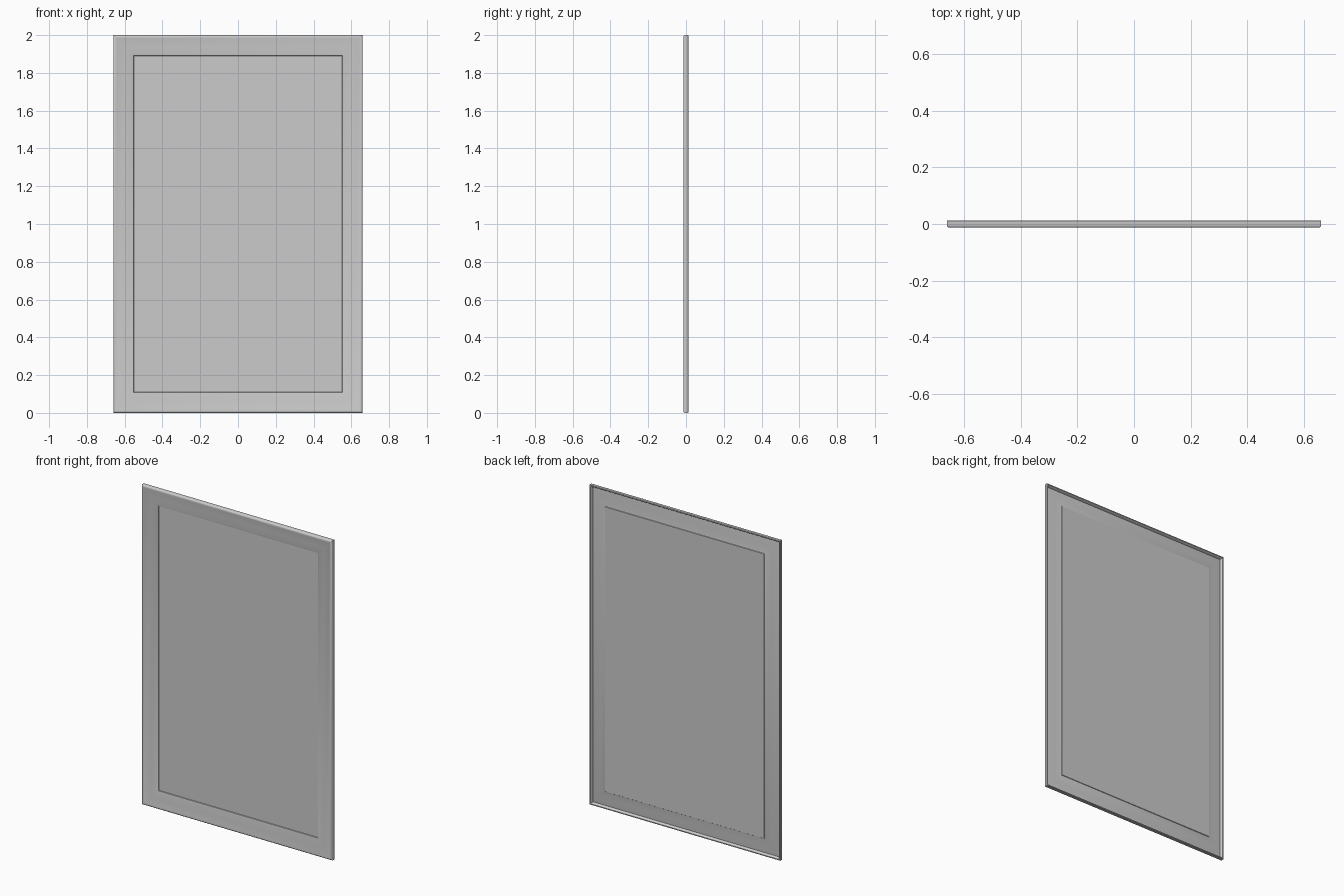
import bpy
import bmesh

if "Cube" in bpy.data.objects:
    bpy.data.objects.remove(bpy.data.objects["Cube"], do_unlink=True)

WIDTH, HEIGHT = 1.32, 2.0

grey = bpy.data.materials.new("plain grey")
grey.use_nodes = True
grey.diffuse_color = (0.6, 0.6, 0.6, 1)
grey.node_tree.nodes["Principled BSDF"].inputs["Base Color"].default_value = (0.6, 0.6, 0.6, 1)

# Moulding cross-section as (inset from the outer edge, y)
FRONT = [(0.11, 0.006), (0.108, 0.002), (0.1, -0.001), (0.06, -0.006),
         (0.02, -0.011), (0.012, -0.013), (0.007, -0.013), (0.002, -0.01), (0, -0.006)]
BACK = [(0, 0.011), (0.002, 0.013), (0.007, 0.013), (0.01, 0.009), (0.014, -0.004),
        (0.02, -0.003), (0.06, 0.002), (0.1, 0.007), (0.108, 0.01), (0.11, 0.013)]


def ring(bm, inset, y):
    """Mitred rectangular loop at a given inset and depth."""
    w, h = WIDTH / 2 - inset, HEIGHT / 2 - inset
    corners = [(-w, -h), (w, -h), (w, h), (-w, h)]
    return [bm.verts.new((x, y, HEIGHT / 2 + z)) for x, z in corners]


# Pressed panel with a mitred moulded border
bm = bmesh.new()
loops = [ring(bm, *point) for point in FRONT + BACK]
for a, b in zip(loops, loops[1:]):
    for i in range(4):
        j = (i + 1) % 4
        bm.faces.new((a[i], a[j], b[j], b[i]))
bm.faces.new(loops[0])
bm.faces.new(loops[-1])
bmesh.ops.recalc_face_normals(bm, faces=bm.faces)

mesh = bpy.data.meshes.new("framed_panel")
bm.to_mesh(mesh)
bm.free()
mesh.materials.append(grey)
panel = bpy.data.objects.new("framed_panel", mesh)
bpy.context.collection.objects.link(panel)

# Soft moulding, crisp mitres
bpy.context.view_layer.objects.active = panel
panel.select_set(True)
bpy.ops.object.shade_smooth_by_angle(angle=0.6)
